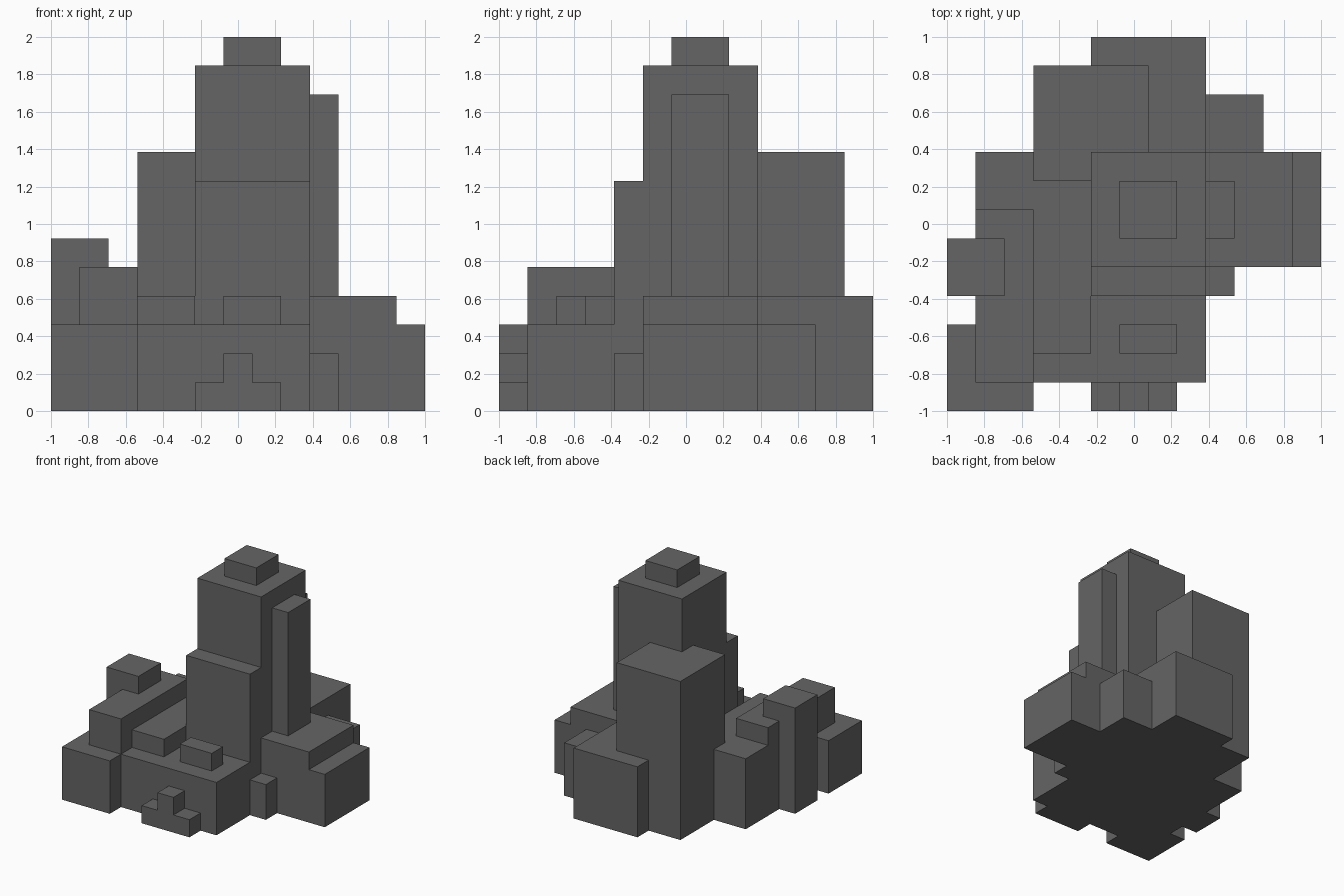
import bpy
import bmesh

if "Cube" in bpy.data.objects:
    bpy.data.objects.remove(bpy.data.objects["Cube"], do_unlink=True)

U = 2 / 13      # one grid module
HALF = 6.5      # modules from the corner of the plan to its centre

# Single flat grey
grey = bpy.data.materials.new("dark_grey")
grey.use_nodes = True
colour = (0.13, 0.13, 0.13, 1)
grey.diffuse_color = colour
bsdf = next(n for n in grey.node_tree.nodes if n.type == 'BSDF_PRINCIPLED')
bsdf.inputs["Base Color"].default_value = colour


def block(name, x, y, z):
    """Box spanning the given (low, high) module ranges."""
    bm = bmesh.new()
    bmesh.ops.create_cube(bm, size=1)
    spans = [(x[0] - HALF, x[1] - HALF), (y[0] - HALF, y[1] - HALF), z]
    for v in bm.verts:
        for i, (lo, hi) in enumerate(spans):
            v.co[i] = U * (hi if v.co[i] > 0 else lo)
    mesh = bpy.data.meshes.new(name)
    bm.to_mesh(mesh)
    bm.free()
    mesh.materials.append(grey)
    obj = bpy.data.objects.new(name, mesh)
    bpy.context.collection.objects.link(obj)


# Central tower with its cap, side fin and front step
block("main_tower", (5, 9), (5, 9), (0, 12))
block("roof_cap", (6, 8), (6, 8), (12, 13))
block("side_fin", (9, 10), (6, 8), (4, 11))
block("front_tower_step", (5, 9), (4, 5), (0, 8))

# Back masses
block("back_tower", (3, 7), (8, 12), (0, 9))
block("back_block", (5, 9), (9, 13), (0, 4))

# Left wing (+x)
block("left_wing", (9, 12), (5, 9), (0, 4))
block("left_wing_step", (12, 13), (5, 9), (0, 3))
block("left_back_block", (9, 11), (9, 11), (0, 3))
block("left_front_post", (9, 10), (4, 5), (0, 2))

# Front plinth, terrace and rooftop box
block("front_plinth", (3, 9), (1, 4), (0, 3))
block("terrace", (3, 5), (2, 8), (0, 4))
block("plinth_box", (6, 8), (2, 3), (3, 4))

# Entrance steps
block("entrance_step", (5, 8), (0, 1), (0, 1))
block("entrance_post", (6, 7), (0, 1), (1, 2))

# Right side (-x)
block("right_corner_block", (0, 3), (0, 3), (0, 3))
block("right_ridge", (1, 3), (1, 7), (0, 5))
block("right_turret", (0, 2), (4, 6), (0, 6))
block("right_back_ledge", (1, 3), (7, 9), (0, 4))
